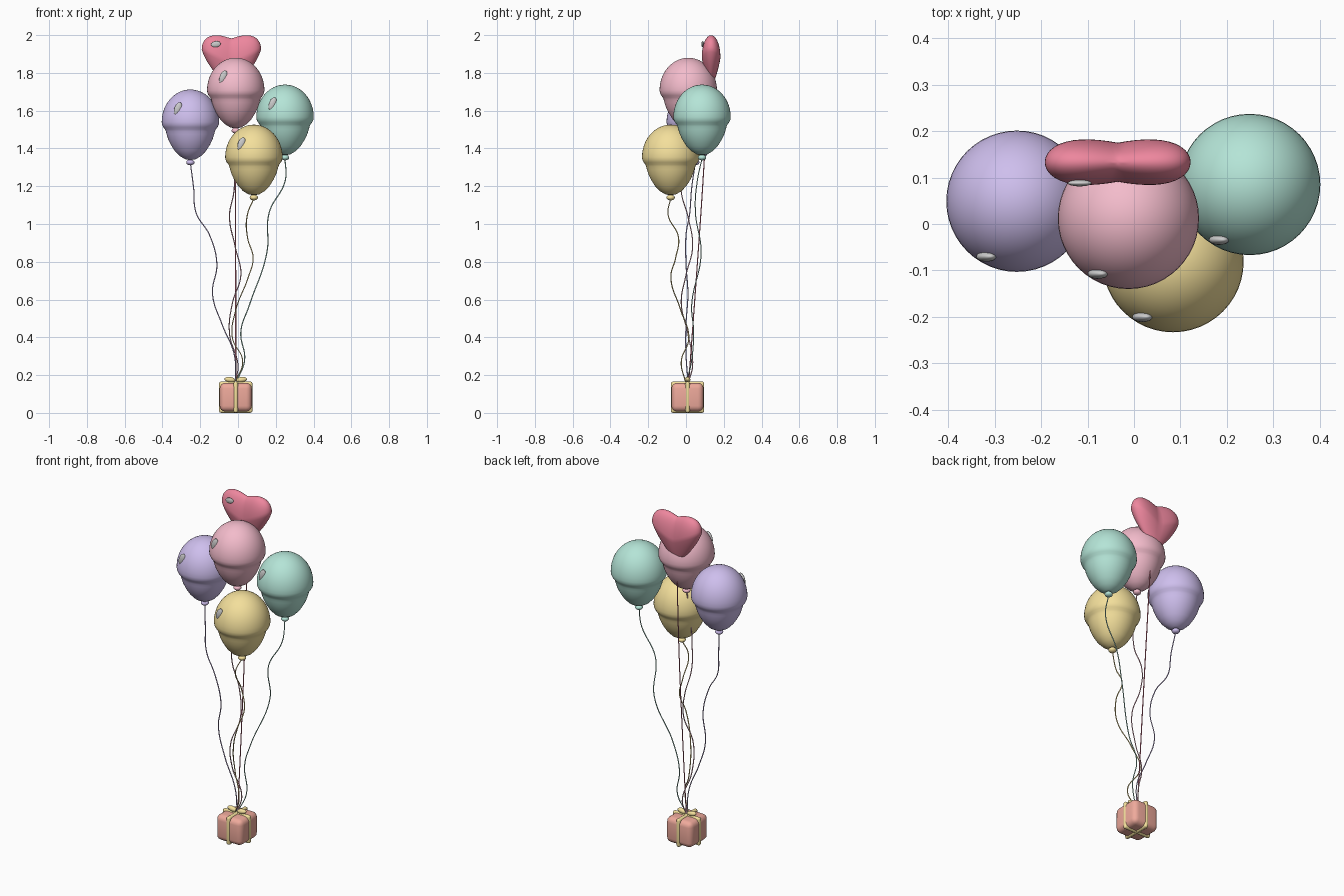
import bpy, bmesh
from math import sin, cos, pi, sqrt, radians

if "Cube" in bpy.data.objects:
    bpy.data.objects.remove(bpy.data.objects["Cube"])


def material(name, rgb):
    m = bpy.data.materials.new(name)
    m.diffuse_color = (*rgb, 1)
    m.use_nodes = True
    m.node_tree.nodes["Principled BSDF"].inputs["Base Color"].default_value = m.diffuse_color
    return m


def finish(name, bm, mat, smooth=True):
    bmesh.ops.recalc_face_normals(bm, faces=bm.faces)
    me = bpy.data.meshes.new(name)
    bm.to_mesh(me)
    bm.free()
    for p in me.polygons:
        p.use_smooth = smooth
    ob = bpy.data.objects.new(name, me)
    bpy.context.collection.objects.link(ob)
    if mat:
        me.materials.append(mat)
    return ob


def ellipsoid(name, loc, size, mat=None, rot=(0, 0, 0)):
    bm = bmesh.new()
    bmesh.ops.create_uvsphere(bm, u_segments=24, v_segments=14, radius=1)
    ob = finish(name, bm, mat)
    ob.location, ob.scale, ob.rotation_euler = loc, size, rot
    return ob


def lathe(name, profile, loc, mat, n=48):
    bm = bmesh.new()
    vs = [bm.verts.new((r, 0, z)) for r, z in profile]
    es = [bm.edges.new(p) for p in zip(vs, vs[1:])]
    bmesh.ops.spin(bm, geom=vs + es, cent=(0, 0, 0), axis=(0, 0, 1),
                   angle=2 * pi, steps=n)
    bmesh.ops.remove_doubles(bm, verts=bm.verts, dist=1e-5)
    ob = finish(name, bm, mat)
    ob.location = loc
    return ob


def string(name, pts, mat):
    cu = bpy.data.curves.new(name, 'CURVE')
    cu.dimensions = '3D'
    cu.bevel_depth = 0.003
    cu.bevel_resolution = 1
    cu.use_fill_caps = True
    sp = cu.splines.new('BEZIER')
    sp.bezier_points.add(len(pts) - 1)
    for b, p in zip(sp.bezier_points, pts):
        b.co = p
        b.handle_left_type = b.handle_right_type = 'AUTO'
    ob = bpy.data.objects.new(name, cu)
    bpy.context.collection.objects.link(ob)
    cu.materials.append(mat)


def rounded_box(name, loc, size, bevel, mat):
    bm = bmesh.new()
    bmesh.ops.create_cube(bm, size=1)
    bmesh.ops.scale(bm, vec=size, verts=bm.verts)
    bmesh.ops.bevel(bm, geom=bm.edges[:], offset=bevel, segments=4,
                    profile=0.5, affect='EDGES')
    ob = finish(name, bm, mat)
    ob.location = loc
    bpy.context.view_layer.objects.active = ob
    ob.select_set(True)
    bpy.ops.object.shade_smooth_by_angle(angle=radians(35))
    ob.select_set(False)


red = material("red", (0.85, 0.24, 0.34))
gold = material("gold", (0.90, 0.74, 0.33))
coral = material("coral", (0.86, 0.40, 0.33))

# Balloon profile, z measured down from the crown: dome, lip, tapered lower half
profile = [(0.152 * sin(i * pi / 24), -0.172 + 0.172 * cos(i * pi / 24)) for i in range(13)]
profile += [(0.150, -0.186), (0.144, -0.199), (0.135, -0.210), (0.130, -0.222),
            (0.126, -0.237), (0.118, -0.262), (0.105, -0.290), (0.083, -0.325),
            (0.057, -0.352), (0.028, -0.369), (0, -0.374)]

# name, colour, (x, y, crown z), string points below the knot
balloons = [
    ("purple", (0.62, 0.52, 0.85), (-0.252, 0.049, 1.712),
     [(-0.235, 0.03, 1.19), (-0.222, 0.02, 1.06), (-0.15, 0.0, 0.94), (-0.112, 0.0, 0.79),
      (-0.135, 0.01, 0.63), (-0.085, 0.0, 0.47), (-0.02, 0.0, 0.31), (-0.012, 0.01, 0.17)]),
    ("pink", (0.90, 0.50, 0.60), (-0.012, 0.012, 1.88),
     [(-0.015, -0.02, 1.33), (-0.022, -0.025, 1.17), (-0.045, 0.01, 1.04),
      (-0.015, 0.035, 0.88), (0.015, 0.0, 0.73), (-0.03, -0.025, 0.58),
      (-0.045, 0.01, 0.42), (0.0, 0.035, 0.25), (-0.012, 0.015, 0.17)]),
    ("teal", (0.46, 0.78, 0.68), (0.249, 0.085, 1.738),
     [(0.25, 0.06, 1.23), (0.165, 0.05, 1.06), (0.153, 0.08, 0.85), (0.06, 0.03, 0.57),
      (0.015, 0.04, 0.43), (0.035, 0.03, 0.28), (-0.005, 0.005, 0.17)]),
    ("yellow", (0.90, 0.74, 0.33), (0.084, -0.081, 1.526),
     [(0.05, -0.095, 1.05), (0.05, -0.04, 0.93), (0.08, -0.055, 0.82), (0.055, -0.08, 0.72),
      (-0.01, -0.03, 0.55), (-0.03, 0.015, 0.40), (0.025, -0.025, 0.27),
      (-0.012, -0.005, 0.17)]),
]
for name, rgb, (x, y, z), path in balloons:
    mat = material(name, rgb)
    lathe(name + "_balloon", profile, (x, y, z), mat)
    ellipsoid(name + "_knot", (x, y, z - 0.386), (0.022, 0.022, 0.015), mat)
    ellipsoid(name + "_highlight", (x - 0.066, y - 0.119, z - 0.102),
              (0.019, 0.011, 0.036), rot=(0, radians(20), 0))
    string(name + "_string", [(x, y, z - 0.39)] + path, mat)

# Puffed heart balloon: sphere reshaped with a cleft, full lobes and thin tip
bm = bmesh.new()
bmesh.ops.create_uvsphere(bm, u_segments=48, v_segments=32, radius=1)
for v in bm.verts:
    x, y, z = v.co
    low = max(0, -z)
    v.co = (0.157 * x * (1 - 0.2 * low),
            0.0525 * y * (0.8 + 0.55 * abs(x)) * (1 - 0.5 * low),
            0.13 * z + 0.077 * sqrt(x * x + 0.004))
finish("heart_balloon", bm, red).location = (-0.035, 0.133, 1.848)
ellipsoid("heart_highlight", (-0.117, 0.088, 1.952), (0.026, 0.007, 0.016),
          rot=(0, radians(-8), 0))
string("heart_string", [(-0.02, 0.112, 1.60), (-0.014, 0.085, 1.15),
                        (-0.012, 0.05, 0.65), (-0.012, 0.015, 0.17)], red)

# Gift box weight with crossed ribbon and bow
cx, cy = -0.012, 0.008
rounded_box("gift_box", (cx, cy, 0.083), (0.17, 0.17, 0.152), 0.03, coral)
rounded_box("ribbon_across", (cx, cy, 0.083), (0.177, 0.024, 0.165), 0.011, gold)
rounded_box("ribbon_along", (cx, cy, 0.083), (0.024, 0.177, 0.165), 0.011, gold)
for side, s in (("left", -1), ("right", 1)):
    ellipsoid("bow_loop_" + side, (cx + s * 0.031, cy, 0.176), (0.029, 0.015, 0.014),
              gold, rot=(0, radians(-8 * s), 0))
